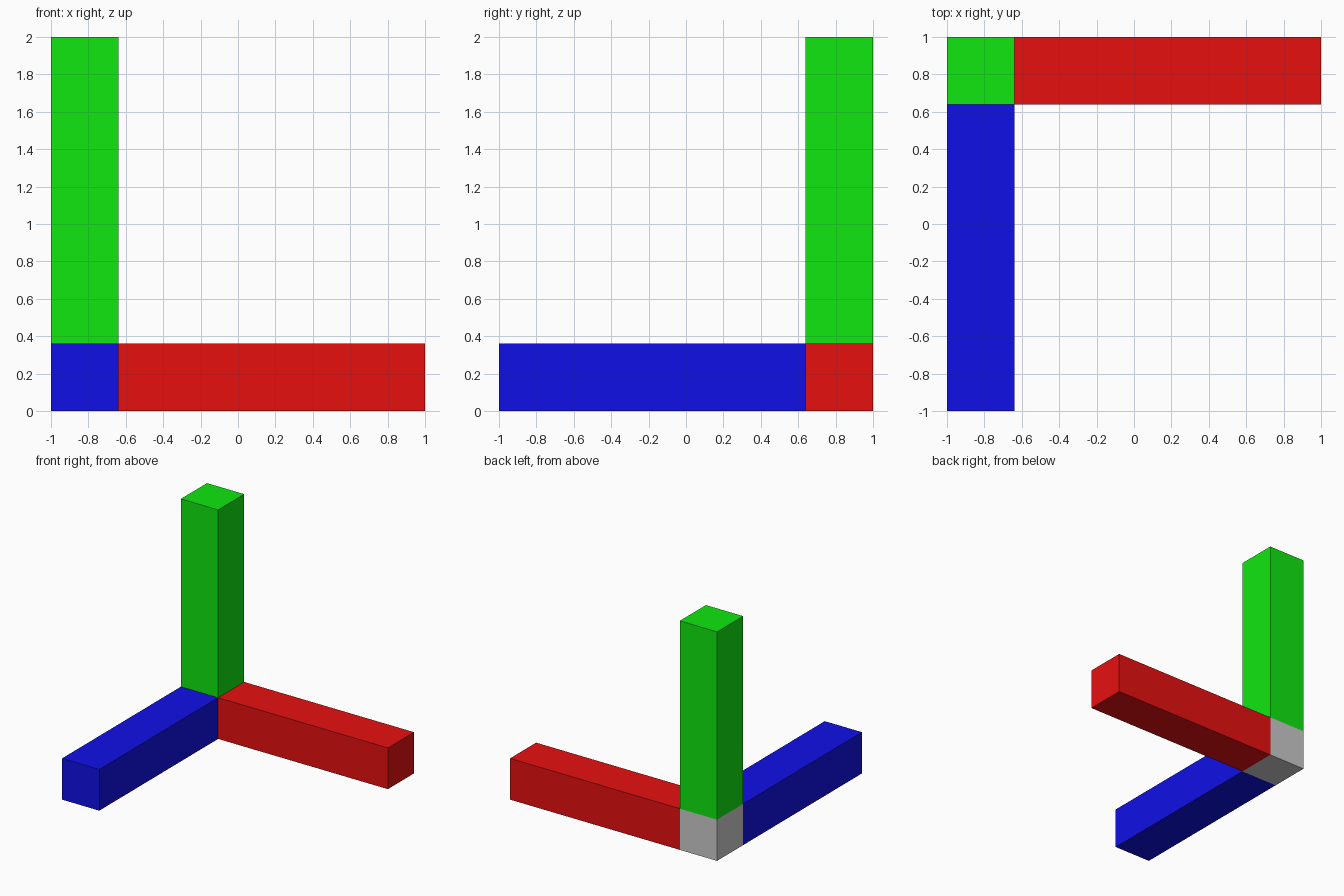
import bpy
import bmesh
from mathutils import Vector

if "Cube" in bpy.data.objects:
    bpy.data.objects.remove(bpy.data.objects["Cube"])

W = 0.36                                  # square bar thickness
CORNER = Vector((-1 + W / 2, 1 - W / 2, W / 2))
LENGTH = 2 - W                            # arm length beyond the corner block


def block(name, centre, size, colour=None):
    bm = bmesh.new()
    bmesh.ops.create_cube(bm, size=1)
    bmesh.ops.scale(bm, vec=size, verts=bm.verts)
    mesh = bpy.data.meshes.new(name)
    bm.to_mesh(mesh)
    bm.free()
    obj = bpy.data.objects.new(name, mesh)
    obj.location = centre
    bpy.context.collection.objects.link(obj)
    if colour:
        mat = bpy.data.materials.new(name + "_paint")
        mat.diffuse_color = (*colour, 1)
        mat.use_nodes = True
        mat.node_tree.nodes["Principled BSDF"].inputs["Base Color"].default_value = mat.diffuse_color
        mesh.materials.append(mat)
    return obj


def arm(name, direction, colour):
    # Square bar growing out of one face of the corner block
    d = Vector(direction)
    size = Vector([LENGTH if c else W for c in direction])
    return block(name, CORNER + d * (W + LENGTH) / 2, size, colour)


# Plain grey block where the arms meet
block("corner_block", CORNER, (W, W, W))

# One arm along each axis
arm("red_arm", (1, 0, 0), (0.8, 0.005, 0.005))
arm("blue_arm", (0, -1, 0), (0.005, 0.005, 0.8))
arm("green_arm", (0, 0, 1), (0.005, 0.8, 0.005))
